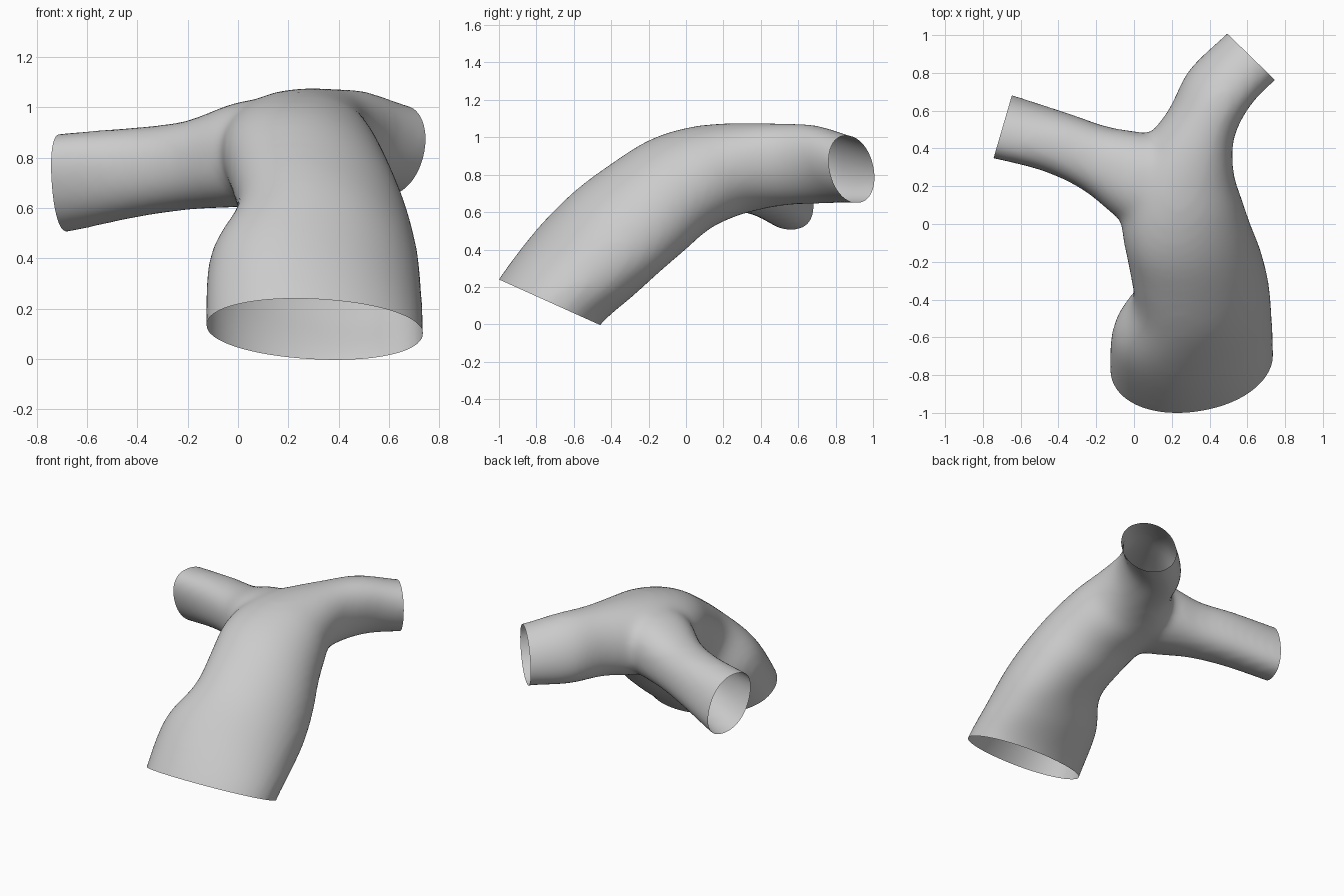
import bpy, bmesh, math
from mathutils import Vector

cube = bpy.data.objects.get("Cube")
if cube:
    bpy.data.objects.remove(cube, do_unlink=True)

grey = bpy.data.materials.new("plain grey")
grey.use_nodes = True
grey.diffuse_color = (0.6, 0.6, 0.6, 1)
grey.node_tree.nodes["Principled BSDF"].inputs["Base Color"].default_value = (0.6, 0.6, 0.6, 1)

SIDES, STEPS = 40, 6


def blend(a, b, c, d, t):
    """Smooth curve through b and c."""
    return (2 * b + (c - a) * t + (2 * a - 5 * b + 4 * c - d) * t * t
            + (3 * b - a - 3 * c + d) * t ** 3) / 2


def bulge(v, power):
    """Powers under one make a section squarer."""
    return math.copysign(abs(v) ** power, v)


def add_tube(bm, stations, power):
    """Capped loft; each station is a centre, a side radius and an up radius."""
    st = [[Vector(v) for v in s] for s in stations]
    st = [[2 * a - b for a, b in zip(st[0], st[1])]] + st
    st.append([2 * a - b for a, b in zip(st[-1], st[-2])])
    st[0][1:], st[-1][1:] = st[1][1:], st[-2][1:]
    angles = [2 * math.pi * j / SIDES for j in range(SIDES)]
    section = [(bulge(math.cos(a), power), bulge(math.sin(a), power)) for a in angles]
    rings = []
    for i in range(1, len(st) - 2):
        last = i == len(st) - 3
        for k in range(STEPS + last):
            c, s, u = (blend(*p, k / STEPS) for p in zip(*st[i - 1:i + 3]))
            rings.append([bm.verts.new(c + s * x + u * y) for x, y in section])
    faces = [bm.faces.new(rings[0]), bm.faces.new(rings[-1])]
    for r, q in zip(rings, rings[1:]):
        for j in range(SIDES):
            n = (j + 1) % SIDES
            faces.append(bm.faces.new((r[j], r[n], q[n], q[j])))
    bmesh.ops.recalc_face_normals(bm, faces=faces)


bm = bmesh.new()

# Trunk bending over into the rear branch
add_tube(bm, [
    ((.31, -.86, -.10), (.415, .06, -.04), (.05, -.25, .13)),
    ((.305, -.73, .12), (.425, .06, -.05), (.05, -.25, .12)),
    ((.31, -.54, .33), (.415, .05, -.08), (.02, -.25, .155)),
    ((.355, -.375, .49), (.355, .03, -.08), (-.01, -.22, .2)),
    ((.325, -.2, .63), (.345, .01, -.06), (-.02, -.2, .215)),
    ((.28, -.04, .745), (.335, 0, -.04), (-.02, -.16, .23)),
    ((.25, .125, .81), (.315, 0, -.02), (0, -.12, .235)),
    ((.25, .29, .84), (.275, -.03, 0), (.01, -.07, .23)),
    ((.35, .515, .855), (.17, -.07, 0), (.03, -.01, .215)),
    ((.45, .715, .855), (.15, -.09, 0), (.04, -.03, .205)),
    ((.62, .885, .83), (.12, -.116, 0), (.03, -.03, .177)),
    ((.74, .995, .81), (.12, -.116, 0), (.03, -.03, .177)),
], 0.96)

# Side branch
add_tube(bm, [
    ((.24, .17, .83), (.05, .22, 0), (0, 0, .2)),
    ((.02, .24, .815), (.06, .23, 0), (0, 0, .205)),
    ((-.2, .345, .77), (.06, .165, 0), (0, -.01, .172)),
    ((-.42, .435, .74), (.055, .15, 0), (0, -.02, .175)),
    ((-.695, .515, .70), (.045, .153, 0), (-.01, -.05, .192)),
    ((-.85, .555, .68), (.045, .153, 0), (-.01, -.05, .192)),
], 0.87)

mesh = bpy.data.meshes.new("branching_tube")
bm.to_mesh(mesh)
bm.free()
tube = bpy.data.objects.new("branching_tube", mesh)
bpy.context.scene.collection.objects.link(tube)

# Fuse the tubes into one skin and soften the junction
remesh = tube.modifiers.new("fuse", 'REMESH')
remesh.mode = 'VOXEL'
remesh.voxel_size = 0.022
soften = tube.modifiers.new("soften", 'SMOOTH')
soften.factor = 0.5
soften.iterations = 22
inflate = tube.modifiers.new("inflate", 'DISPLACE')
inflate.strength = 0.006
inflate.mid_level = 0
graph = bpy.context.evaluated_depsgraph_get()
skin = bpy.data.meshes.new_from_object(tube.evaluated_get(graph))
tube.modifiers.clear()

# Slice the three ends open
bm = bmesh.new()
bm.from_mesh(skin)
for point, normal in [
    ((0, -1, .24), (0, -.41, -.91)),
    ((-.695, .515, .7), (-.96, .28, 0)),
    ((.62, .885, .83), (.7, .72, 0)),
]:
    bmesh.ops.bisect_plane(bm, geom=bm.verts[:] + bm.edges[:] + bm.faces[:],
                           plane_co=point, plane_no=normal, clear_outer=True)
for f in bm.faces:
    f.smooth = True
    f.material_index = 0
bm.to_mesh(skin)
bm.free()
skin.materials.clear()
skin.materials.append(grey)
tube.data = skin
